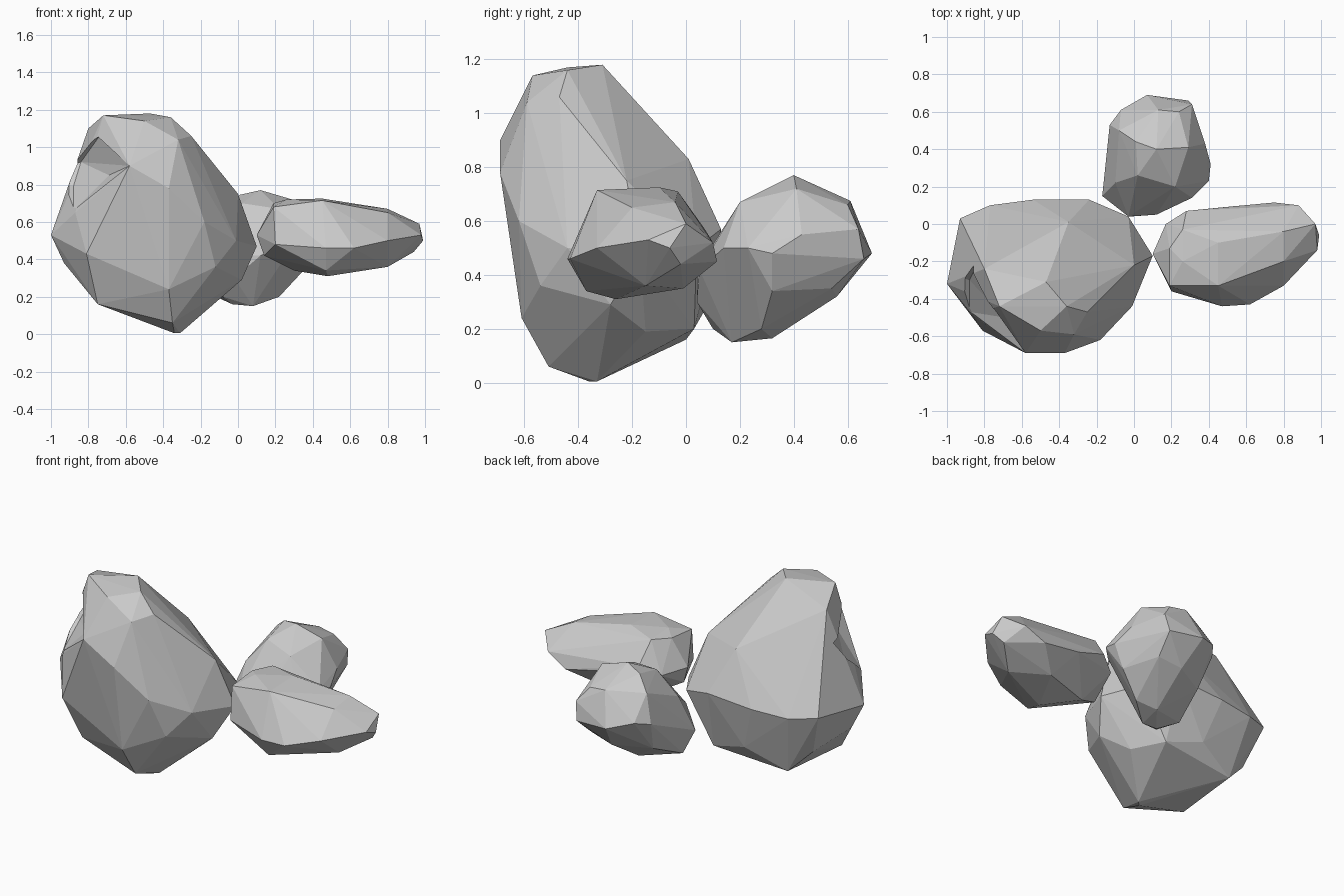
import bpy, bmesh


def rock(name, pts):
    """Faceted boulder: convex hull around a few corner points."""
    bm = bmesh.new()
    for p in pts:
        bm.verts.new(p)
    res = bmesh.ops.convex_hull(bm, input=bm.verts)
    junk = [v for v in res["geom_interior"] if isinstance(v, bmesh.types.BMVert)]
    bmesh.ops.delete(bm, geom=junk, context='VERTS')
    bmesh.ops.recalc_face_normals(bm, faces=bm.faces)
    mesh = bpy.data.meshes.new(name)
    bm.to_mesh(mesh)
    bm.free()
    ob = bpy.data.objects.new(name, mesh)
    bpy.context.collection.objects.link(ob)
    return ob


def chip(target, name, pts):
    """Knock a faceted chip out of a boulder."""
    cutter = rock(name, pts)
    cutter.hide_render = True
    cutter.hide_set(True)
    m = target.modifiers.new("chip", 'BOOLEAN')
    m.operation = 'DIFFERENCE'
    m.solver = 'EXACT'
    m.object = cutter


# Large boulder: crown, shoulders, belt, underside
crown = [(-.47, -.31, 1.18), (-.36, -.44, 1.16), (-.25, -.47, 1.06), (-.32, -.59, 1.04),
         (-.5, -.57, 1.14), (-.72, -.44, 1.17), (-.8, -.24, 1.10)]
belt = [(-.58, -.69, .90), (-.37, -.69, .78), (-.18, -.62, .60), (-.01, -.44, .50),
        (.10, -.17, .47), (0, -.22, .75), (-.03, .04, .50), (-.24, .13, .57),
        (-.54, .13, .55), (-.77, .10, .54), (-.93, .03, .56), (-1, -.32, .53),
        (-.87, -.48, .65), (-.81, -.57, .43), (-.86, -.22, .90), (-.35, .01, .83)]
under = [(-.93, -.30, .38), (-.75, -.46, .16), (-.70, 0, .16), (-.84, -.05, .30),
         (-.45, .07, .27), (-.37, -.61, .24), (-.12, -.54, .36), (-.35, -.51, .06),
         (-.31, -.33, .005), (-.34, -.36, .005), (.02, -.28, .29), (-.10, -.15, .19),
         (-.21, .03, .20)]
big = rock("large_boulder", crown + belt + under)
chip(big, "large_boulder_chip",
     [(-.74, -.45, 1.06), (-.84, -.22, .92), (-.58, -.69, .90), (-.69, -.50, .85),
      (-.88, -.30, .79), (-.88, -.47, .66), (-1.05, -.70, .80), (-1.05, -.25, .85)])

# Long boulder lying to the right
rock("long_boulder", [
    (.10, -.16, .53), (.19, -.13, .70), (.19, -.33, .68), (.26, -.03, .71), (.26, -.20, .72),
    (.45, -.10, .725), (.45, -.33, .715), (.80, -.04, .67), (.80, -.20, .65), (.97, 0, .59),
    (.98, -.14, .53), (.99, -.06, .50), (.94, -.02, .44), (.80, -.15, .36), (.48, -.26, .31),
    (.30, -.10, .34), (.14, -.18, .42), (.20, -.36, .48), (.47, -.44, .46), (.62, -.43, .46),
    (.80, -.33, .50), (.75, .115, .45), (.88, .10, .52), (.48, .09, .50), (.28, .07, .57),
    (.17, 0, .52), (.47, -.37, .34), (.60, -.01, .35)])

# Small boulder at the back
rock("small_boulder", [
    (.12, .40, .77), (.01, .44, .745), (.29, .41, .72), (.13, .61, .675), (.24, .60, .66),
    (-.08, .50, .67), (.02, .26, .70), (.22, .20, .67), (-.10, .22, .55),
    (-.13, .53, .50), (-.07, .61, .52), (.07, .69, .48), (.29, .66, .46), (.31, .64, .57),
    (.38, .43, .55), (.41, .32, .48), (.40, .23, .50), (.31, .14, .50), (.12, .05, .42),
    (-.03, .04, .42), (-.02, .04, .30), (-.17, .15, .33), (-.14, .23, .21), (-.08, .10, .20),
    (-.03, .16, .16), (.08, .17, .15), (.10, .32, .165), (.22, .28, .20), (.35, .32, .34),
    (.12, .56, .32), (-.09, .45, .31), (.27, .54, .35)])
